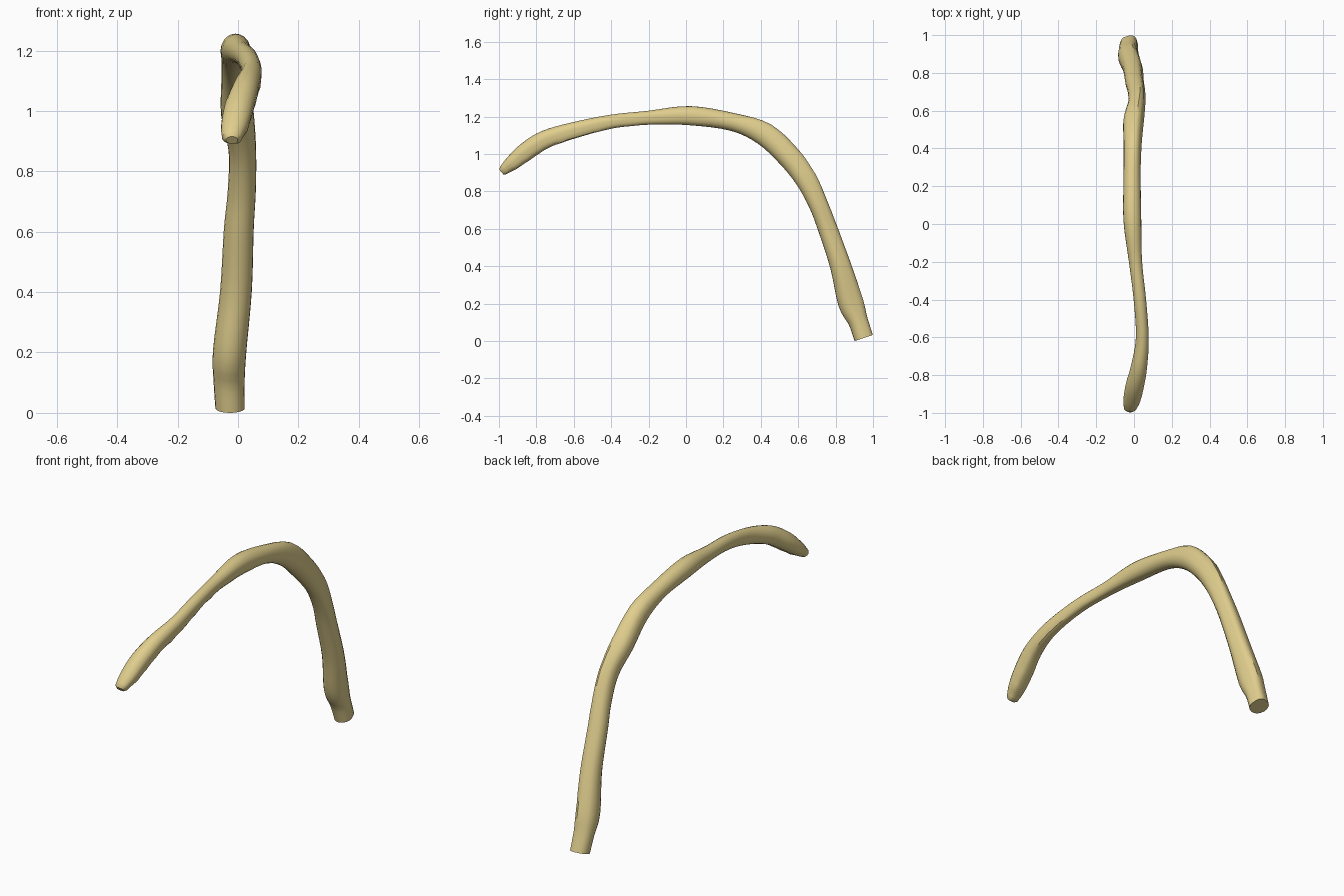
import bpy
import bmesh
import math
import random
from mathutils import Vector

cube = bpy.data.objects.get("Cube")
if cube:
    bpy.data.objects.remove(cube)

random.seed(4)
SIDES = 20
STEPS = 4

# Stations along the bone: y, z, x, half width, half thickness
stations = [Vector(s) for s in (
    (.95, .01, -.026, .049, .051),
    (.92, .1, -.029, .052, .053),
    (.88, .2, -.027, .056, .067),
    (.825, .4, -.006, .053, .056),
    (.755, .6, .003, .05, .051),
    (.705, .73, .013, .047, .051),
    (.64, .86, .015, .046, .057),
    (.55, .98, -.001, .055, .062),
    (.42, 1.1, -.007, .048, .062),
    (.25, 1.165, -.01, .045, .048),
    (.02, 1.198, -.008, .048, .052),
    (-.2, 1.187, .009, .036, .038),
    (-.4, 1.166, .032, .034, .038),
    (-.6, 1.12, .045, .035, .044),
    (-.75, 1.072, .028, .044, .049),
    (-.85, 1.01, .006, .05, .05),
    (-.93, .945, -.01, .046, .04),
    (-.978, .905, -.02, .033, .026),
)]


def spline(a, b, c, d, t):
    """Smooth interpolation between stations b and c."""
    return b + (c - a) * (t / 2) + (a * 2 - b * 5 + c * 4 - d) * (t * t / 2) \
        + (b * 3 - a - c * 3 + d) * (t ** 3 / 2)


def sample_stations():
    padded = [stations[0] * 2 - stations[1]] + stations
    padded.append(stations[-1] * 2 - stations[-2])
    rows = []
    for i in range(len(stations) - 1):
        rows += [spline(*padded[i:i + 4], k / STEPS) for k in range(STEPS)]
    return rows + [stations[-1]]


def section(row, tangent, index):
    """Rounded section with a flattened face and one raised ridge."""
    y, z, x, wide, thick = row
    outward = Vector((0, tangent.z, -tangent.y))
    # The ridge is on the inner edge of the shaft and the upper edge in front
    ridge = math.radians(-62 if y > .2 else 50)
    strength = min(1, abs(y - .2) * 3)
    rough = random.uniform(-.07, .07) if y < .1 else random.uniform(-.02, .02)
    ring = []
    for k in range(SIDES):
        angle = math.tau * k / SIDES
        away = abs(math.remainder(angle - ridge, math.tau))
        peak = max(0, 1 - away / .6)
        radius = 1 + strength * peak * (.1 + rough)
        # Planed faces on either side of the ridge
        radius -= strength * .07 * math.exp(-((away - .75) / .3) ** 2)
        u = math.cos(angle) * radius * wide
        v = math.sin(angle) * radius * thick
        ring.append(Vector((x + u, y, z)) + outward * v)
    return ring


def build_bone():
    rows = sample_stations()
    mesh = bpy.data.meshes.new("rib_bone")
    bm = bmesh.new()
    rings = []
    for i, row in enumerate(rows):
        before, after = rows[max(i - 1, 0)], rows[min(i + 1, len(rows) - 1)]
        tangent = Vector((0, after[0] - before[0], after[1] - before[1])).normalized()
        # Outward is the upper or rear side of the arch
        ring = section(row, -tangent, i)
        rings.append([bm.verts.new(p) for p in ring])
    for low, high in zip(rings, rings[1:]):
        for k in range(SIDES):
            n = (k + 1) % SIDES
            bm.faces.new((low[k], low[n], high[n], high[k]))

    # Flat cut at the foot
    bm.faces.new(rings[0])

    # Blunt rounded tip
    last = rings[-1]
    centre = sum((v.co for v in last), Vector()) / SIDES
    push = tangent * .012
    tip = [bm.verts.new(centre + (v.co - centre) * .6 + push) for v in last]
    for k in range(SIDES):
        n = (k + 1) % SIDES
        bm.faces.new((last[k], last[n], tip[n], tip[k]))
    bm.faces.new(tip)

    bmesh.ops.recalc_face_normals(bm, faces=bm.faces)
    # Stand the foot on the ground
    lowest = min(v.co.z for v in bm.verts)
    bmesh.ops.translate(bm, verts=bm.verts, vec=(0, 0, -lowest))
    bm.to_mesh(mesh)
    bm.free()
    bone = bpy.data.objects.new("rib_bone", mesh)
    bpy.context.collection.objects.link(bone)
    return bone


bone = build_bone()

# Pale yellow bone colour
material = bpy.data.materials.new("bone")
material.use_nodes = True
colour = (.75, .62, .27, 1)
material.diffuse_color = colour
shader = material.node_tree.nodes["Principled BSDF"]
shader.inputs["Base Color"].default_value = colour
shader.inputs["Roughness"].default_value = .7
bone.data.materials.append(material)

bpy.ops.object.select_all(action='DESELECT')
bone.select_set(True)
bpy.context.view_layer.objects.active = bone
bpy.ops.object.shade_smooth_by_angle(angle=math.radians(35))
